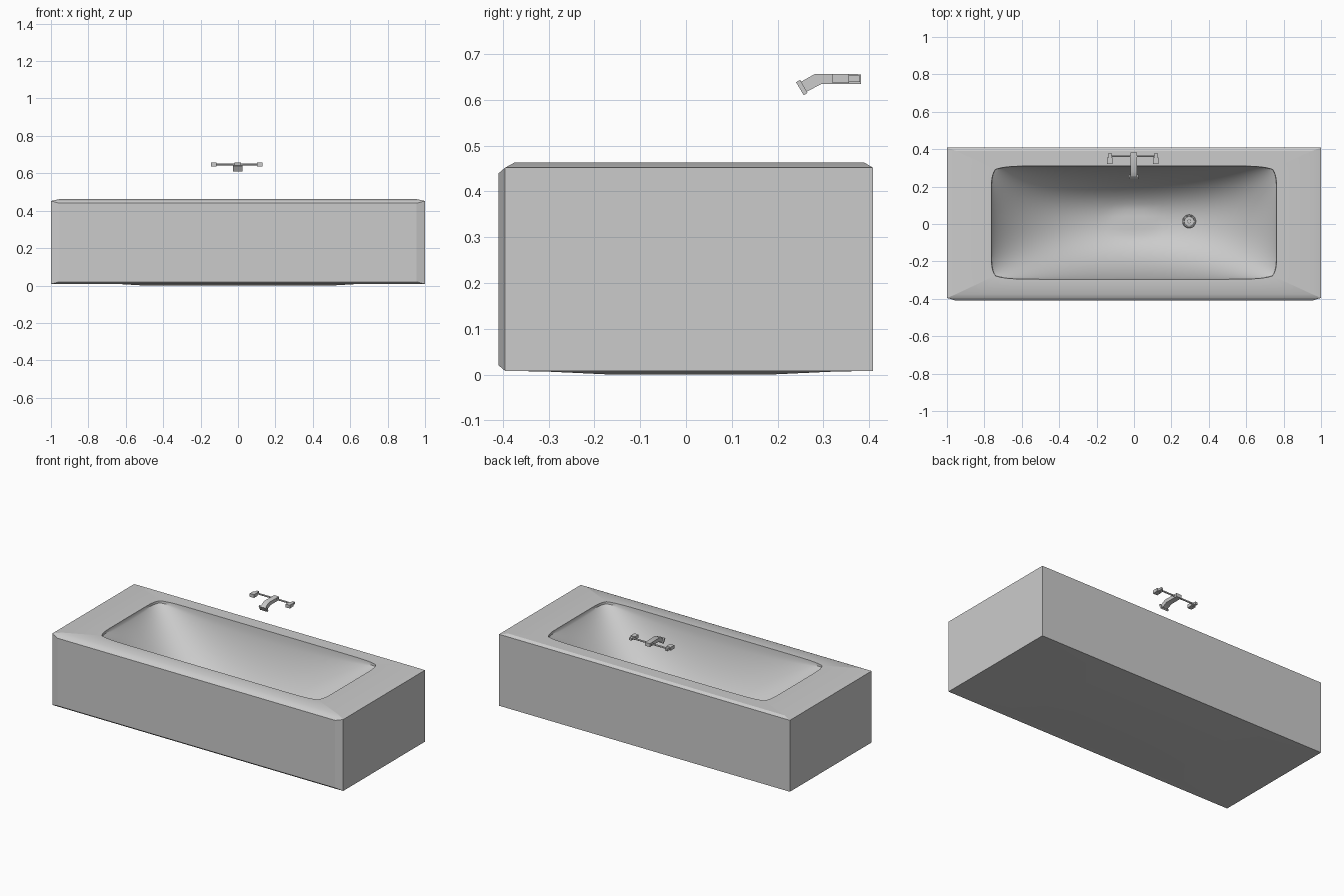
import bpy, bmesh, math
from mathutils import Matrix

if "Cube" in bpy.data.objects:
    bpy.data.objects.remove(bpy.data.objects["Cube"])

RIM, FLOOR, CY = 0.462, 0.06, 0.0075


def finish(bm, name, angle=30):
    bmesh.ops.remove_doubles(bm, verts=bm.verts, dist=1e-5)
    bmesh.ops.recalc_face_normals(bm, faces=bm.faces)
    me = bpy.data.meshes.new(name)
    bm.to_mesh(me)
    bm.free()
    ob = bpy.data.objects.new(name, me)
    bpy.context.collection.objects.link(ob)
    bpy.ops.object.select_all(action='DESELECT')
    ob.select_set(True)
    bpy.context.view_layer.objects.active = ob
    bpy.ops.object.shade_smooth_by_angle(angle=math.radians(angle))
    return ob


def bowl_z(u, v):
    fu = max(0, 1 - abs(u) ** 2.1) ** 0.85
    fv = max(0, 1 - abs(v) ** 2.3) ** 0.7
    return RIM - (RIM - FLOOR) * fu * fv


def bowl_point(u, v):
    x = 0.763 * u * (1 - 0.03 * abs(v) ** 10)
    y = CY + 0.303 * v * (1 - 0.06 * abs(u) ** 14)
    # short vertical lip just inside the opening
    lip = 0.012 if max(abs(u), abs(v)) < 0.9999 else 0
    return x, y, max(FLOOR, bowl_z(u, v) - lip)


# Tub: bowl grid, then rings running out over the rim, down the walls and underneath
NU, NV = 48, 28
us = [math.sin(math.pi * (i / NU - 0.5)) for i in range(NU + 1)]
vs = [math.sin(math.pi * (j / NV - 0.5)) for j in range(NV + 1)]
bm = bmesh.new()
grid = [[bm.verts.new(bowl_point(u, v)) for v in vs] for u in us]
for i in range(NU):
    for j in range(NV):
        bm.faces.new((grid[i][j], grid[i + 1][j], grid[i + 1][j + 1], grid[i][j + 1]))
border = ([(i, 0) for i in range(NU)] + [(NU, j) for j in range(NV)]
          + [(i, NV) for i in range(NU, 0, -1)] + [(0, j) for j in range(NV, 0, -1)])
ring = [grid[i][j] for i, j in border]
# half width, front y, back y, height
for hx, y0, y1, z in ((0.95, -0.375, 0.39, 0.463), (1, -0.395, 0.408, 0.452),
                      (1, -0.395, 0.408, 0.008), (0.62, -0.31, 0.33, 0.007),
                      (0.50, -0.16, 0.18, 0.0)):
    new = [bm.verts.new((hx * us[i], (y0 + y1) / 2 + (y1 - y0) / 2 * vs[j], z))
           for i, j in border]
    n = len(ring)
    for k in range(n):
        bm.faces.new((ring[k], ring[(k + 1) % n], new[(k + 1) % n], new[k]))
    ring = new
bm.faces.new(ring)
finish(bm, "bathtub")

# Bevelled front panel
bm = bmesh.new()
loops = []
for hx, y, z0, z1 in ((1, -0.395, 0.008, 0.452), (0.955, -0.409, 0.02, 0.44)):
    loops.append([bm.verts.new(p) for p in
                  ((-hx, y, z0), (hx, y, z0), (hx, y, z1), (-hx, y, z1))])
for k in range(4):
    bm.faces.new((loops[0][k], loops[0][(k + 1) % 4], loops[1][(k + 1) % 4], loops[1][k]))
bm.faces.new(loops[1])
bm.faces.new(loops[0])
finish(bm, "front_panel", 5)


def cylinder(bm, r, h, loc, segs=24, rot=Matrix()):
    bmesh.ops.create_cone(bm, cap_ends=True, segments=segs, radius1=r, radius2=r,
                          depth=h, matrix=Matrix.Translation(loc) @ rot)


def box(bm, size, loc, rot=Matrix()):
    bmesh.ops.create_cube(bm, size=1, matrix=Matrix.Translation(loc) @ rot
                          @ Matrix.Diagonal((*size, 1)))


# Drain: plate, raised ring and crossed bars, tucked onto the bowl floor
DX, DY = 0.295, 0.014
DZ = bowl_z(DX / 0.763, (DY - CY) / 0.303) - 0.003
bm = bmesh.new()
cylinder(bm, 0.036, 0.02, (DX, DY, DZ))
finish(bm, "drain_plate")
bm = bmesh.new()
for k in range(4):
    box(bm, (0.056, 0.006, 0.01), (DX, DY, DZ + 0.012), Matrix.Rotation(k * math.pi / 4, 4, 'Z'))
cylinder(bm, 0.011, 0.014, (DX, DY, DZ + 0.012), 16)
finish(bm, "drain_grille")
bpy.ops.mesh.primitive_torus_add(location=(DX, DY, DZ + 0.011), major_radius=0.031,
                                 minor_radius=0.005, major_segments=24, minor_segments=6)
bpy.context.object.name = "drain_ring"

# Tap spout: bent side profile extruded across x
TX = -0.002
bm = bmesh.new()
profile = ((0.382, 0.656), (0.282, 0.657), (0.25, 0.639), (0.262, 0.617),
           (0.296, 0.635), (0.382, 0.635))
face = bm.faces.new([bm.verts.new((TX - 0.017, y, z)) for y, z in profile])
ext = bmesh.ops.extrude_face_region(bm, geom=[face])
bmesh.ops.translate(bm, vec=(0.034, 0, 0),
                    verts=[g for g in ext["geom"] if isinstance(g, bmesh.types.BMVert)])
finish(bm, "tap_spout")

# Spout mouth
bm = bmesh.new()
box(bm, (0.05, 0.010, 0.033), (TX, 0.253, 0.627), Matrix.Rotation(math.radians(30), 4, 'X'))
finish(bm, "spout_mouth")

# Cross bar and handles
bm = bmesh.new()
cylinder(bm, 0.005, 0.24, (TX - 0.004, 0.362, 0.647), 12, Matrix.Rotation(math.pi / 2, 4, 'Y'))
finish(bm, "tap_bar")
for side, name in ((-1, "left"), (1, "right")):
    bm = bmesh.new()
    x = TX - 0.004 + side * 0.123
    box(bm, (0.030, 0.036, 0.020), (x, 0.338, 0.6465))
    box(bm, (0.016, 0.026, 0.014), (x, 0.367, 0.6465))
    finish(bm, name + "_handle")
